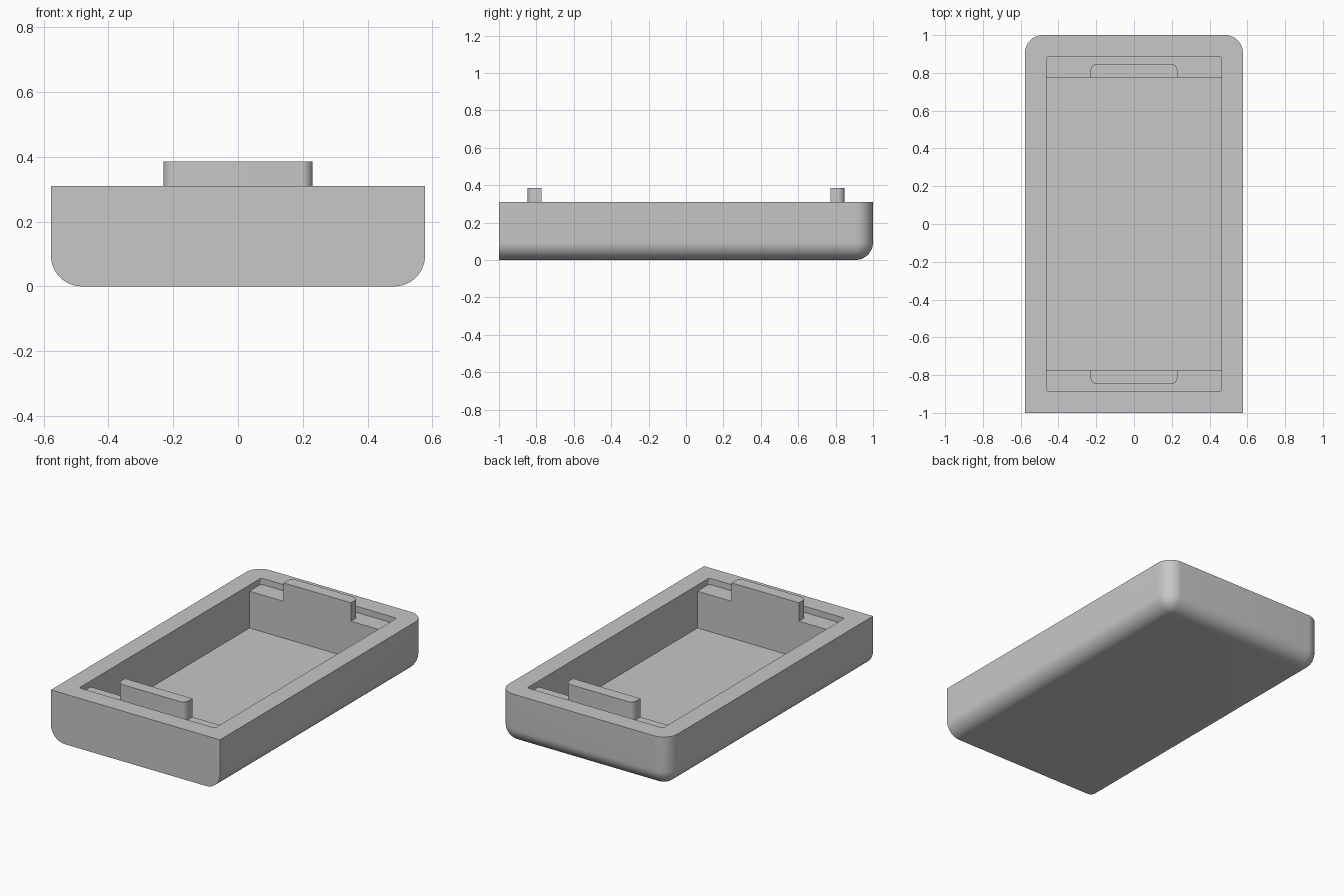
import bpy, bmesh, math
from mathutils import Vector

old = bpy.data.objects.get("Cube")
if old:
    bpy.data.objects.remove(old, do_unlink=True)

grey = bpy.data.materials.new("light_grey")
grey.use_nodes = True
colour = (0.57, 0.57, 0.57, 1)
grey.diffuse_color = colour
grey.node_tree.nodes["Principled BSDF"].inputs["Base Color"].default_value = colour

WIDTH, LENGTH, RIM = 0.577, 1.0, 0.31       # half width, half length, rim height
FLOOR, LEDGE, TAB_TOP = 0.045, 0.272, 0.386
POCKET_X, POCKET_Y, RECESS_Y = 0.463, 0.773, 0.887


def box(name, lo, hi, radius=0, segments=8, rounded=None):
    """Box between two corners; edges whose midpoint passes the rule are rounded."""
    lo, hi = Vector(lo), Vector(hi)
    bm = bmesh.new()
    bmesh.ops.create_cube(bm, size=1)
    if rounded:
        # Midpoints are tested on the unit cube, scaled to -1..1
        picked = [e for e in bm.edges if rounded(*(e.verts[0].co + e.verts[1].co))]
    for v in bm.verts:
        v.co = Vector((a + b) / 2 + c * (b - a) for a, b, c in zip(lo, hi, v.co))
    if rounded:
        bmesh.ops.bevel(bm, geom=picked, offset=radius, segments=segments,
                        profile=0.5, affect='EDGES')
    bmesh.ops.recalc_face_normals(bm, faces=bm.faces)
    mesh = bpy.data.meshes.new(name)
    bm.to_mesh(mesh)
    bm.free()
    mesh.materials.append(grey)
    obj = bpy.data.objects.new(name, mesh)
    bpy.context.collection.objects.link(obj)
    return obj


def activate(obj):
    bpy.ops.object.select_all(action='DESELECT')
    obj.select_set(True)
    bpy.context.view_layer.objects.active = obj


def cut(target, cutter):
    cutter.hide_render = True
    mod = target.modifiers.new("cut", 'BOOLEAN')
    mod.operation, mod.solver, mod.object = 'DIFFERENCE', 'EXACT', cutter
    activate(target)
    bpy.ops.object.modifier_apply(modifier=mod.name)
    bpy.data.objects.remove(cutter, do_unlink=True)


def upright(x, y, z):
    return abs(z) < 0.1


def tray_edge(x, y, z):
    """Bottom edges and upright back edges; the front face stays square."""
    return y > -0.5 and (z < -0.5 or upright(x, y, z))


# Tray shell
tray = box("tray", (-WIDTH, -LENGTH, 0), (WIDTH, LENGTH, RIM), 0.095, 12, tray_edge)

# Shallow recess that leaves a ledge at both ends, then the deep pocket
cut(tray, box("recess_cutter", (-POCKET_X, -RECESS_Y, LEDGE),
              (POCKET_X, RECESS_Y, RIM + 0.1), 0.01, 4, upright))
cut(tray, box("pocket_cutter", (-POCKET_X, -POCKET_Y, FLOOR),
              (POCKET_X, POCKET_Y, RIM + 0.1)))

# Tabs on the ledges, rounded on the corners facing away from the pocket
parts = [tray]
for name, side in (("front_tab", -1), ("back_tab", 1)):
    ends = sorted((side * POCKET_Y, side * 0.847))
    parts.append(box(name, (-0.23, ends[0], LEDGE), (0.23, ends[1], TAB_TOP), 0.035, 8,
                     lambda x, y, z: upright(x, y, z) and y * side > 0))

for part in parts:
    activate(part)
    bpy.ops.object.shade_smooth_by_angle(angle=math.radians(30))
